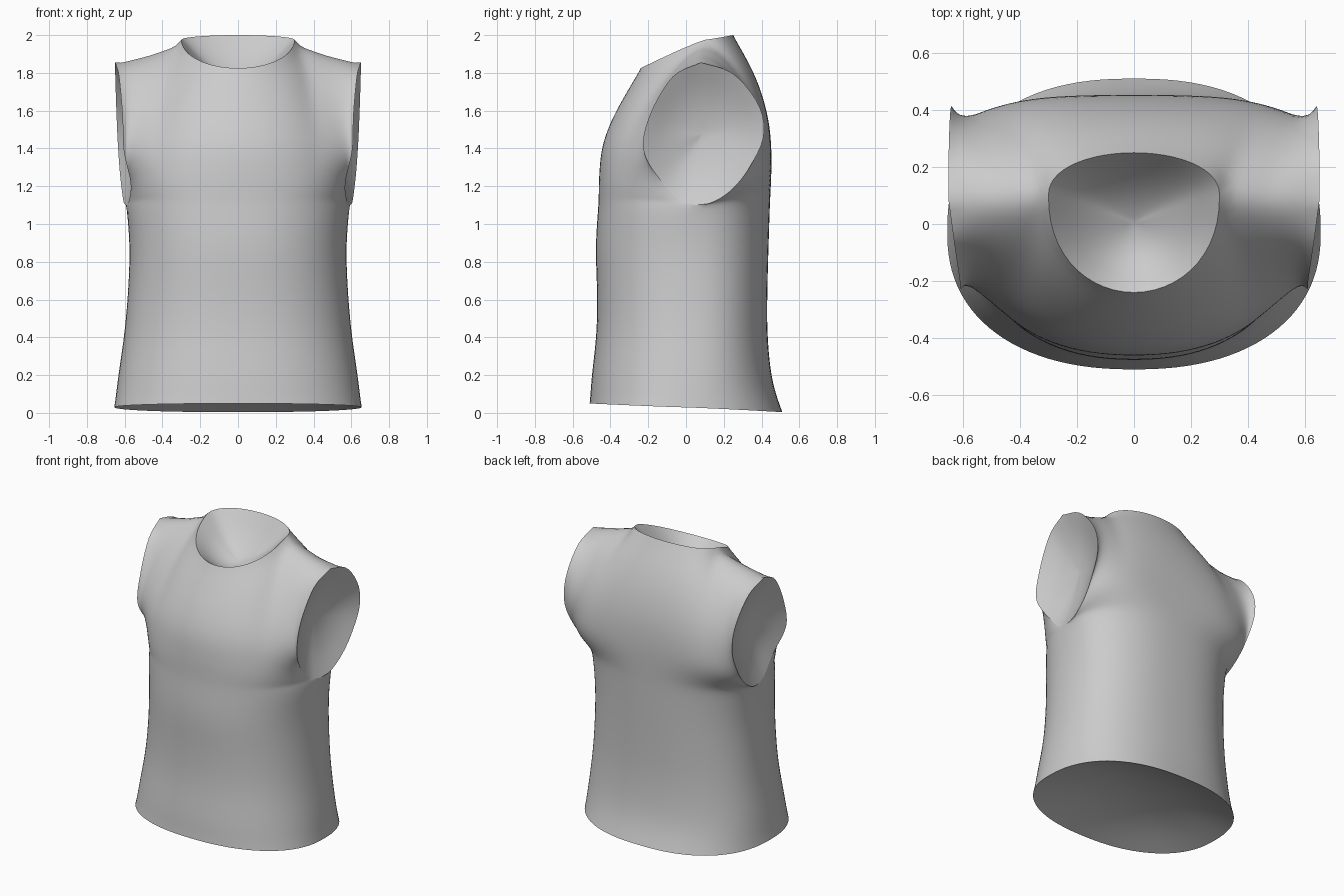
import bpy, bmesh, math
from mathutils import Vector

if "Cube" in bpy.data.objects:
    bpy.data.objects.remove(bpy.data.objects["Cube"])

NT, NL, NU = 26, 22, 30      # columns per half panel, rows below / above the armhole


def spline(keys, u):
    """Catmull-Rom through the keys, u in 0..1."""
    p = [Vector(k) for k in keys]
    s = min(max(u, 0), 1) * (len(p) - 1)
    i = min(int(s), len(p) - 2)
    f = s - i
    a = p[i - 1] if i > 0 else p[0] * 2 - p[1]
    d = p[i + 2] if i + 2 < len(p) else p[-1] * 2 - p[-2]
    b, c = p[i], p[i + 1]
    return 0.5 * (2 * b + (c - a) * f + (2 * a - 5 * b + 4 * c - d) * f ** 2
                  + (3 * b - a - 3 * c + d) * f ** 3)


def row_point(edge, mid, t, kx, ky):
    """Point on a cross-section row from the centre (t=0) to the side (t=1)."""
    c = math.cos(t * math.pi / 2) if t < 1 else 0.0
    s = math.sin(t * math.pi / 2)
    return Vector((edge.x * s ** kx,
                   edge.y + (mid.y - edge.y) * c ** ky,
                   edge.z + (mid.z - edge.z) * c))


# Side seam, shoulder seam (x, y, z)
side = [(.655, -.03, .03), (.635, 0, .2), (.603, .02, .42), (.583, .03, .65),
        (.575, .04, .88), (.592, .05, 1.10)]
shoulder = [(.30, .10, 1.975), (.37, .09, 1.95), (.45, .08, 1.915),
            (.55, .08, 1.888), (.65, .08, 1.855)]

# Front and back: roundness, virtual chest width, centre lines, armhole edge
front = dict(
    k=.88, k_up=.95, wide=.69,
    low=[(0, -.51, .05), (0, -.50, .2), (0, -.475, .42), (0, -.472, .65),
         (0, -.48, .88), (0, -.465, 1.10)],
    up=[(0, -.465, 1.10), (0, -.463, 1.17), (0, -.46, 1.27), (0, -.445, 1.41),
        (0, -.395, 1.55), (0, -.32, 1.69), (0, -.24, 1.825)],
    arm=[(.592, .05, 1.10), (.575, -.04, 1.13), (.569, -.13, 1.225),
         (.605, -.225, 1.39), (.612, -.19, 1.58), (.63, -.07, 1.78),
         (.65, .08, 1.855)])
back = dict(
    k=.84, k_up=.5, wide=.74,
    low=[(0, .51, .004), (0, .455, .18), (0, .432, .42), (0, .432, .65),
         (0, .438, .88), (0, .445, 1.10)],
    up=[(0, .445, 1.10), (0, .45, 1.22), (0, .453, 1.36), (0, .442, 1.52),
        (0, .405, 1.68), (0, .345, 1.83), (0, .25, 2.0)],
    arm=[(.592, .05, 1.10), (.605, .14, 1.115), (.615, .24, 1.18),
         (.627, .33, 1.29), (.638, .41, 1.46), (.645, .385, 1.63),
         (.65, .25, 1.795), (.65, .08, 1.855)])


def top_point(mid, t):
    """Neckline for the inner half of the columns, shoulder seam for the outer half."""
    if t >= 0.5:
        return spline(shoulder, t * 2 - 1)
    return row_point(Vector(shoulder[0]), mid, t * 2, 1.0, 0.9)


def chest_point(panel, v, t):
    """Chest row on a superellipse body, pulled to the armhole edge at the side."""
    e, m = spline(panel["arm"], v), spline(panel["up"], v)
    b = min(1, v / .4)
    b = b * b * (3 - 2 * b)
    k = panel["k"] + (panel["k_up"] - panel["k"]) * b
    wide = .592 + (panel["wide"] - .592) * b
    p = row_point(e, m, t, panel["k"] + (.95 - panel["k"]) * b, 1)

    def body_y(x):
        r = max(0, 1 - (x / wide) ** (2 / k))
        return .05 + (m.y - .05) * r ** (k / 2)

    p.y = body_y(p.x) + (e.y - body_y(e.x)) * t ** 4
    return p


def panel_point(panel, row, t):
    if row <= NL:
        u = row / NL
        return row_point(spline(side, u), spline(panel["low"], u), t, panel["k"], panel["k"])
    v = (row - NL) / NU
    gap = top_point(Vector(panel["up"][-1]), t) - chest_point(panel, 1, t)
    return chest_point(panel, v, t) + gap * v ** 3


bm = bmesh.new()
for panel, flip in ((front, False), (back, True)):
    grid = []
    for r in range(NL + NU + 1):
        line = []
        for j in range(-NT, NT + 1):
            p = panel_point(panel, r, abs(j) / NT)
            line.append(bm.verts.new((p.x if j >= 0 else -p.x, p.y, p.z)))
        grid.append(line)
    for r in range(NL + NU):
        for j in range(2 * NT):
            q = [grid[r][j], grid[r][j + 1], grid[r + 1][j + 1], grid[r + 1][j]]
            bm.faces.new(q[::-1] if flip else q)


def relax(verts, times):
    for _ in range(times):
        bmesh.ops.smooth_vert(bm, verts=verts, factor=0.5,
                              use_axis_x=True, use_axis_y=True, use_axis_z=True)


# Weld side and shoulder seams, then relax the cloth while keeping the open edges
bmesh.ops.remove_doubles(bm, verts=bm.verts[:], dist=1e-4)
relax([v for v in bm.verts if not v.is_boundary], 8)


def opening_loops():
    """Ordered vertex loops around hem, neck and armholes."""
    left = {e for e in bm.edges if e.is_boundary}
    loops = []
    while left:
        e = left.pop()
        loop = [e.verts[0], e.verts[1]]
        while True:
            nxt = next((k for k in loop[-1].link_edges if k in left), None)
            if nxt is None:
                break
            left.discard(nxt)
            loop.append(nxt.other_vert(loop[-1]))
        loops.append(loop[:-1])
    return loops


# Concave inner surfaces closing each opening
for loop in opening_loops():
    pts = [v.co.copy() for v in loop]
    mid = Vector([(min(p[k] for p in pts) + max(p[k] for p in pts)) / 2 for k in range(3)])
    if mid.z < 0.3:
        sink = Vector((0, 0, .13))                            # hem
    elif abs(mid.x) < 0.1:
        sink = Vector((0, 0, -.16))                           # neck
    else:
        sink = Vector((-math.copysign(.09, mid.x), 0, 0))     # armhole
    prev, n, rings, fresh = loop, len(loop), 10, []
    for i in range(1, rings):
        s = 1 - i / rings
        ring = [bm.verts.new(mid + (p - mid) * s + sink * (1 - s * s)) for p in pts]
        fresh += ring
        for k in range(n):
            bm.faces.new((prev[k], prev[(k + 1) % n], ring[(k + 1) % n], ring[k]))
        prev = ring
    tip = bm.verts.new(mid + sink)
    for k in range(n):
        bm.faces.new((prev[k], prev[(k + 1) % n], tip))
        bm.edges.get((loop[k], loop[(k + 1) % n])).smooth = False
    relax(fresh, 6)

bmesh.ops.recalc_face_normals(bm, faces=bm.faces[:])
for f in bm.faces:
    f.smooth = True

mesh = bpy.data.meshes.new("sleeveless_top")
bm.to_mesh(mesh)
bm.free()
bpy.context.collection.objects.link(bpy.data.objects.new("sleeveless_top", mesh))
